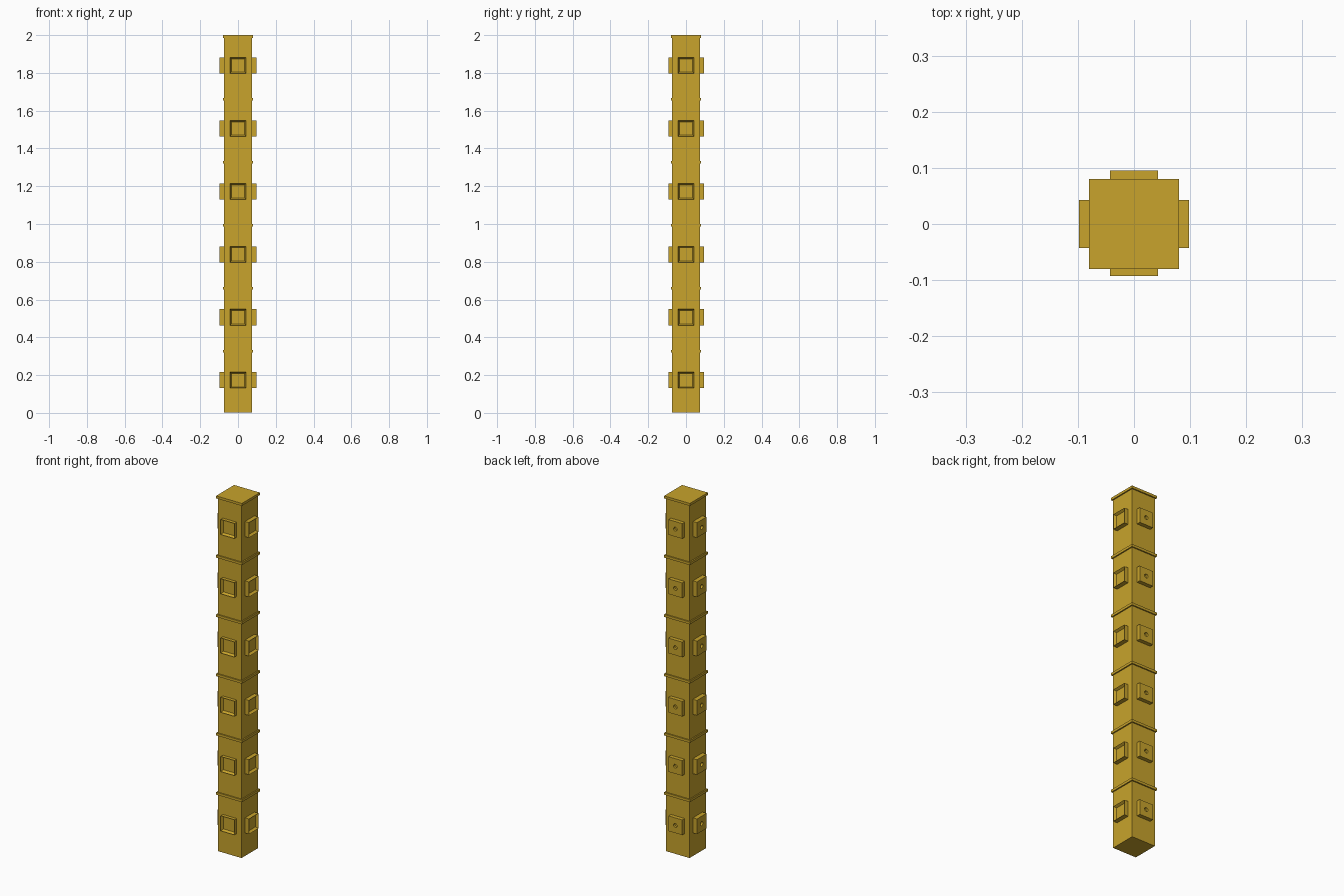
import bpy, bmesh
from math import pi
from mathutils import Matrix, Vector

if "Cube" in bpy.data.objects:
    bpy.data.objects.remove(bpy.data.objects["Cube"])

gold = bpy.data.materials.new("gold")
gold.use_nodes = True
gold.diffuse_color = (0.58, 0.37, 0.025, 1)
gold.node_tree.nodes["Principled BSDF"].inputs["Base Color"].default_value = gold.diffuse_color

LEVELS = 6
STEP = 2 / LEVELS
HALF = 0.073        # half width of the shaft
BADGE_Z = 0.173     # badge centre above each level's base


def add_box(bm, centre, size):
    matrix = Matrix.Translation(centre) @ Matrix.Diagonal((*size, 1))
    return bmesh.ops.create_cube(bm, size=1, matrix=matrix)["verts"]


def finish(name, bm):
    mesh = bpy.data.meshes.new(name)
    bm.to_mesh(mesh)
    bm.free()
    mesh.materials.append(gold)
    obj = bpy.data.objects.new(name, mesh)
    bpy.context.scene.collection.objects.link(obj)
    return obj


# Square shaft
bm = bmesh.new()
add_box(bm, (0, 0, 1), (2 * HALF, 2 * HALF, 1.998))
finish("shaft", bm)

# Thin collar closing the top of every level
for i in range(LEVELS):
    bm = bmesh.new()
    add_box(bm, (0, 0, (i + 1) * STEP - 0.007), (0.16, 0.16, 0.014))
    finish(f"collar_{i + 1}", bm)


def badges(name, angle, reach, framed):
    """Column of square badges facing -y, turned by angle about z."""
    bm = bmesh.new()
    depth = reach - HALF + 0.003
    for i in range(LEVELS):
        z = i * STEP + BADGE_Z
        verts = add_box(bm, (0, depth / 2 - reach, z), (0.085, depth, 0.085))
        if framed:
            # Raised square frame around a sunken panel
            bm.normal_update()
            faces = {f for v in verts for f in v.link_faces}
            front = min(faces, key=lambda f: f.calc_center_median().y)
            bmesh.ops.inset_individual(bm, faces=[front], thickness=0.011)
            bmesh.ops.translate(bm, verts=front.verts, vec=Vector((0, 0.014, 0)))
    obj = finish(name, bm)
    obj.rotation_euler.z = angle
    if framed:
        return
    # Small round dimple in the middle of each plain badge
    bm = bmesh.new()
    for i in range(LEVELS):
        place = Matrix.Translation((0, -reach, i * STEP + BADGE_Z)) @ Matrix.Rotation(pi / 2, 4, "X")
        bmesh.ops.create_cone(bm, cap_ends=True, segments=16, radius1=0.011,
                              radius2=0.011, depth=0.026, matrix=place)
    cutter = finish(name + "_cutter", bm)
    cutter.rotation_euler.z = angle
    cutter.hide_render = True
    cutter.hide_viewport = True
    cutter.display_type = "WIRE"
    cut = obj.modifiers.new("dimples", "BOOLEAN")
    cut.operation = "DIFFERENCE"
    cut.solver = "EXACT"
    cut.object = cutter


badges("front_framed_badges", 0, 0.093, True)
badges("left_framed_badges", pi / 2, 0.098, True)
badges("back_dimpled_badges", pi, 0.095, False)
badges("right_dimpled_badges", -pi / 2, 0.098, False)
